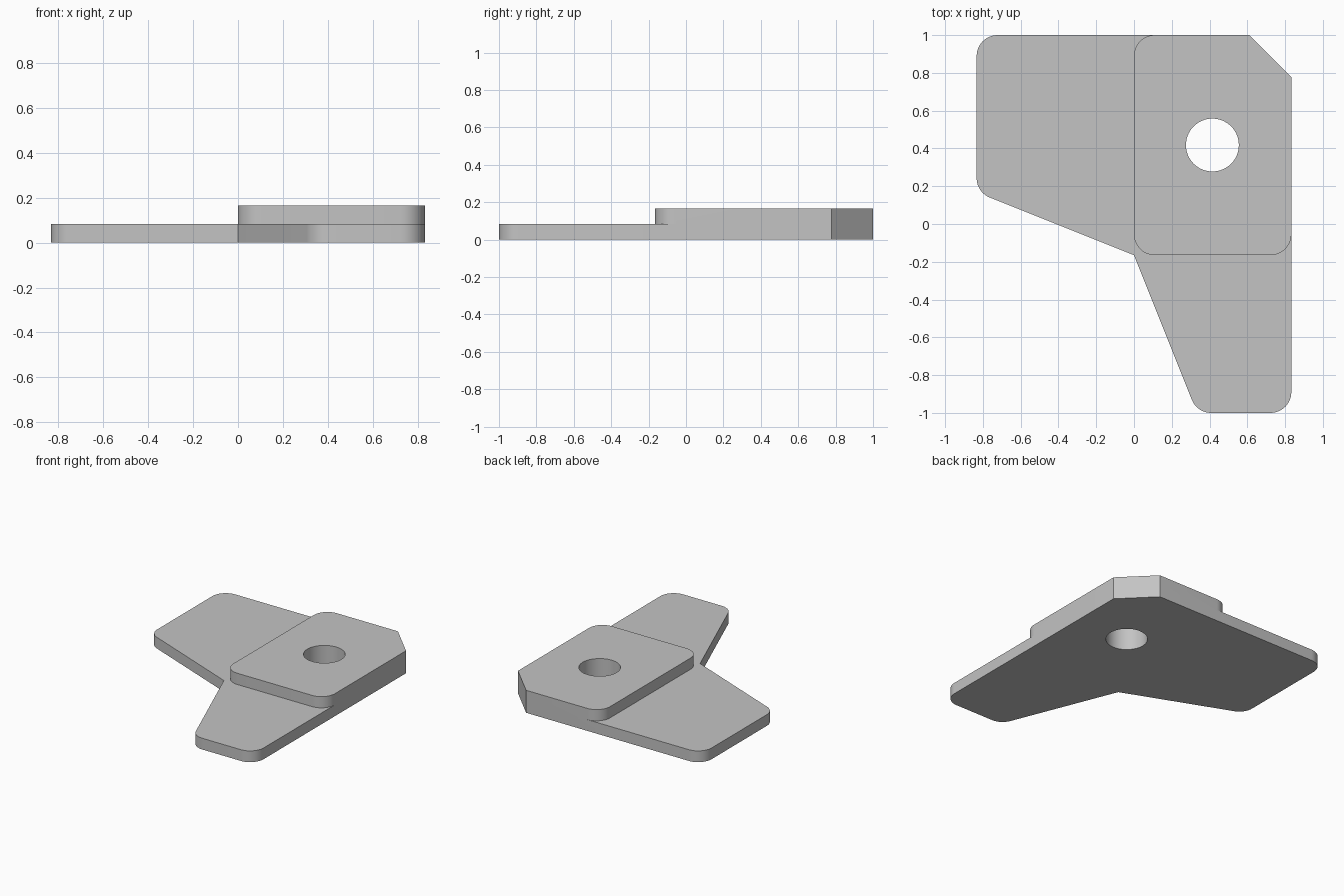
import bpy, bmesh, math
from mathutils import Vector

cube = bpy.data.objects.get("Cube")
if cube:
    bpy.data.objects.remove(cube, do_unlink=True)

HALF_W, THICK, RADIUS = 0.833, 0.0833, 0.11

grey = bpy.data.materials.new("plain grey")
grey.use_nodes = True
grey.diffuse_color = (0.55, 0.55, 0.55, 1)
grey.node_tree.nodes["Principled BSDF"].inputs["Base Color"].default_value = grey.diffuse_color


def fillet(before, corner, after, steps=12):
    """Points of a tangent arc that rounds one corner."""
    a, b = (before - corner).normalized(), (after - corner).normalized()
    half = a.angle(b) / 2
    centre = corner + (a + b).normalized() * (RADIUS / math.sin(half))
    start = corner + a * (RADIUS / math.tan(half)) - centre
    end = corner + b * (RADIUS / math.tan(half)) - centre
    sweep = start.angle(end)
    return [centre + (start * math.sin(sweep * (1 - i / steps))
                      + end * math.sin(sweep * i / steps)) / math.sin(sweep)
            for i in range(steps + 1)]


def plate(name, corners, z, height):
    """Extruded outline; each corner is (x, y, rounded)."""
    pts = [Vector((x, y)) for x, y, _ in corners]
    outline = []
    for i, (x, y, rounded) in enumerate(corners):
        if rounded:
            outline += fillet(pts[i - 1], pts[i], pts[(i + 1) % len(pts)])
        else:
            outline.append(pts[i])
    bm = bmesh.new()
    face = bm.faces.new([bm.verts.new((p.x, p.y, z)) for p in outline])
    top = bmesh.ops.extrude_face_region(bm, geom=[face])["geom"]
    bmesh.ops.translate(bm, vec=(0, 0, height),
                        verts=[v for v in top if isinstance(v, bmesh.types.BMVert)])
    bmesh.ops.recalc_face_normals(bm, faces=bm.faces)
    mesh = bpy.data.meshes.new(name)
    bm.to_mesh(mesh)
    bm.free()
    mesh.materials.append(grey)
    obj = bpy.data.objects.new(name, mesh)
    bpy.context.collection.objects.link(obj)
    return obj


def combine(target, tool, operation):
    mod = target.modifiers.new(operation.lower(), 'BOOLEAN')
    mod.operation, mod.solver, mod.object = operation, 'EXACT', tool
    bpy.context.view_layer.objects.active = target
    bpy.ops.object.modifier_apply(modifier=mod.name)
    bpy.data.objects.remove(tool, do_unlink=True)


# Chamfered back corner shared by both layers
chamfer = [(HALF_W, 0.778, False), (0.611, 1, False)]

# Lower two-armed plate
bracket = plate("corner_bracket", [
    (HALF_W, -1, True), *chamfer, (-HALF_W, 1, True),
    (-HALF_W, 0.168, True), (0, -0.165, False), (0.334, -1, True)], 0, THICK)

# Raised pad fused onto the corner
pad = plate("raised_pad", [
    (HALF_W, -0.165, True), *chamfer, (0, 1, True), (0, -0.165, True)], THICK, THICK)
combine(bracket, pad, 'UNION')

# Through hole
bpy.ops.mesh.primitive_cylinder_add(vertices=64, radius=0.14, depth=1,
                                    location=(0.415, 0.418, 0))
drill = bpy.context.object
drill.name = "hole_cutter"
drill.hide_render = True
drill.data.materials.append(grey)
combine(bracket, drill, 'DIFFERENCE')

bpy.ops.object.select_all(action='DESELECT')
bracket.select_set(True)
bpy.context.view_layer.objects.active = bracket
bpy.ops.object.shade_smooth_by_angle(angle=math.radians(30))
